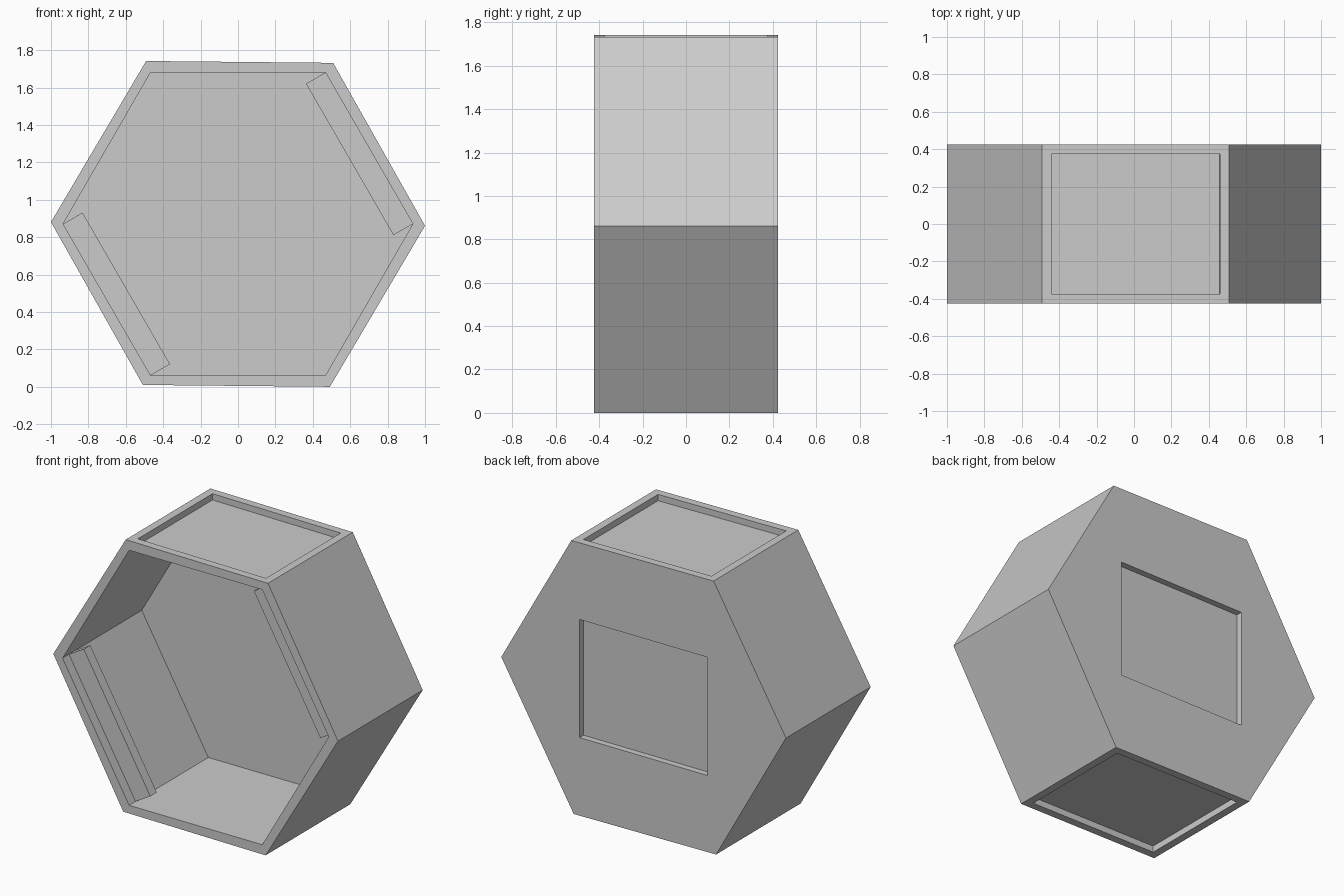
import bpy
from math import cos, sin, pi
from mathutils import Matrix, Vector

if "Cube" in bpy.data.objects:
    bpy.data.objects.remove(bpy.data.objects["Cube"], do_unlink=True)

CENTRE_Z = 0.871
HALF_DEPTH = 0.425
TILT = 0.01           # slight clockwise turn of the outer shell
INNER_RADIUS = 0.935
APOTHEM = cos(pi / 6)

grey = bpy.data.materials.new("plain_grey")
grey.use_nodes = True
colour = (0.6, 0.6, 0.6, 1)
grey.diffuse_color = colour
grey.node_tree.nodes["Principled BSDF"].inputs["Base Color"].default_value = colour


def hex_prism(name, radius, y0, y1, turn=0):
    """Hexagonal prism running along y."""
    ring = [(radius * cos(i * pi / 3 - turn), radius * sin(i * pi / 3 - turn)) for i in range(6)]
    verts = [(x, y, z + CENTRE_Z) for y in (y0, y1) for x, z in ring]
    faces = [tuple(range(6)), tuple(range(11, 5, -1))]
    faces += [(i, i + 6, (i + 1) % 6 + 6, (i + 1) % 6) for i in range(6)]
    mesh = bpy.data.meshes.new(name)
    mesh.from_pydata(verts, [], faces)
    mesh.materials.append(grey)
    obj = bpy.data.objects.new(name, mesh)
    bpy.context.collection.objects.link(obj)
    return obj


def box(name, size, centre, angle=0):
    """Box placed relative to the hexagon centre, then turned about the y axis."""
    bpy.ops.mesh.primitive_cube_add(size=1)
    obj = bpy.context.object
    obj.name = name
    place = (Matrix.Translation((0, 0, CENTRE_Z)) @ Matrix.Rotation(angle, 4, 'Y')
             @ Matrix.Translation(centre) @ Matrix.Diagonal(Vector((*size, 1))))
    obj.data.transform(place)
    obj.data.materials.append(grey)
    return obj


# Hollow hexagonal shell, open at the front
shell = hex_prism("shell", 1, -HALF_DEPTH, HALF_DEPTH, TILT)
cutters = [hex_prism("hollow_cutter", INNER_RADIUS, -0.6, 0.37)]

# Shallow rectangular recesses in the top, bottom and back
for name, turn in (("top", TILT), ("bottom", TILT + pi)):
    cutters.append(box(name + "_recess_cutter", (0.9, 0.75, 0.08), (0, 0, APOTHEM), turn))
cutters.append(box("back_recess_cutter", (0.9, 0.08, 0.75), (0, HALF_DEPTH, 0)))

for cutter in cutters:
    cutter.hide_render = True
    mod = shell.modifiers.new(cutter.name, 'BOOLEAN')
    mod.operation = 'DIFFERENCE'
    mod.solver = 'EXACT'
    mod.object = cutter
bpy.context.view_layer.update()
bpy.context.view_layer.objects.active = shell
for cutter in cutters:
    bpy.ops.object.modifier_apply(modifier=cutter.name)
for cutter in cutters:
    bpy.data.objects.remove(cutter, do_unlink=True)

# Retaining bars just inside the opening, along two opposite walls
for name, angle in (("upper_bar", pi / 3), ("lower_bar", pi / 3 + pi)):
    box(name, (INNER_RADIUS, 0.065, 0.13),
        (0, -0.328, INNER_RADIUS * APOTHEM - 0.055), angle)
